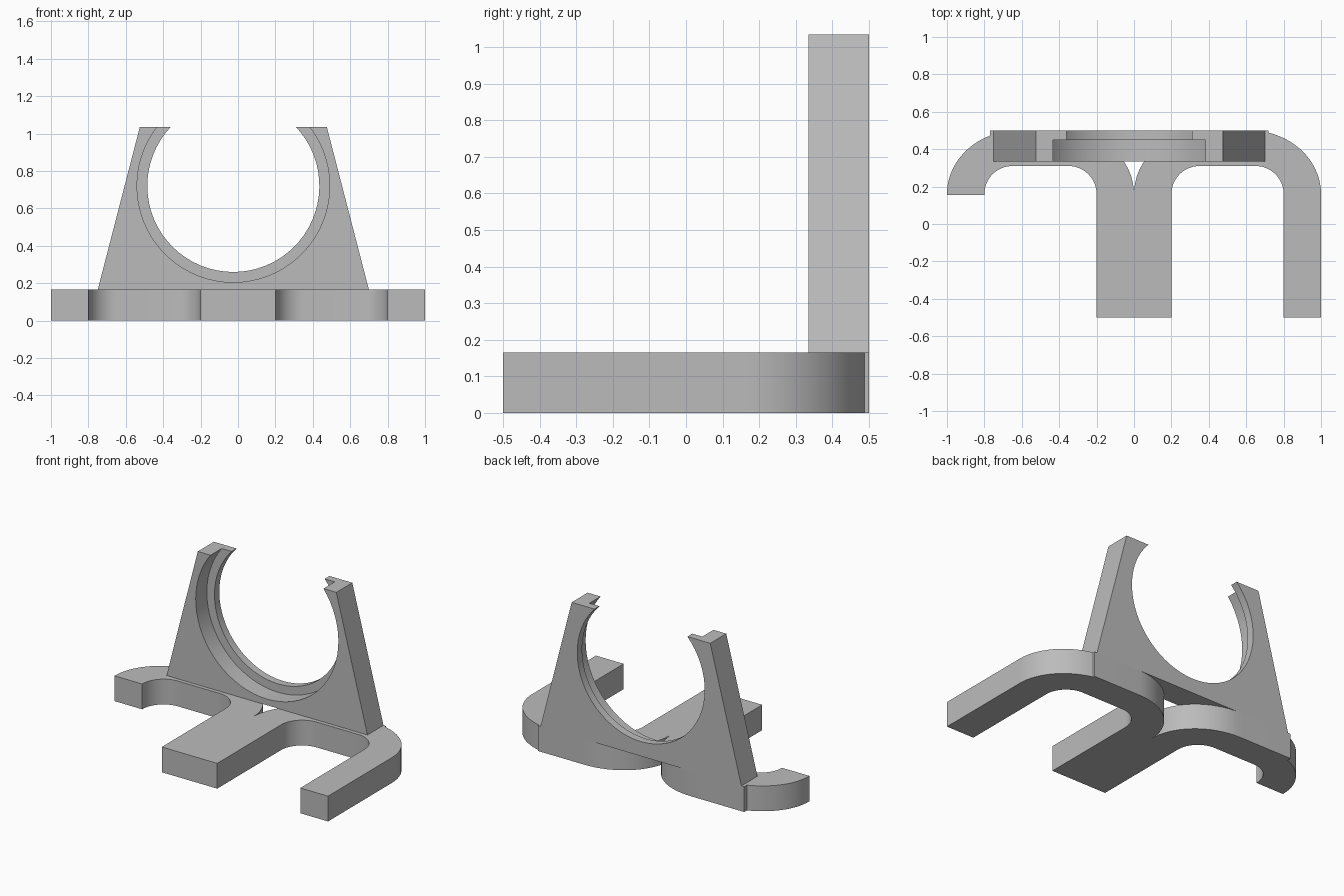
import bpy
import bmesh
from math import radians, degrees, sin, cos, asin, acos, pi

cube = bpy.data.objects.get("Cube")
if cube:
    bpy.data.objects.remove(cube, do_unlink=True)

GREY = (0.5, 0.5, 0.5, 1.0)
grey = bpy.data.materials.new("plain grey")
grey.use_nodes = True
grey.diffuse_color = GREY
grey.node_tree.nodes["Principled BSDF"].inputs["Base Color"].default_value = GREY


def arc(cx, cy, rx, ry, start, end, steps=16):
    """Points on an elliptical arc, angles in degrees."""
    angles = [radians(start + (end - start) * i / steps) for i in range(steps + 1)]
    return [(cx + rx * cos(a), cy + ry * sin(a)) for a in angles]


def prism(name, outline, to_3d, sweep):
    """Extrude a flat outline into a solid with smooth curved walls."""
    bm = bmesh.new()
    face = bm.faces.new([bm.verts.new(to_3d(u, v)) for u, v in outline])
    extruded = bmesh.ops.extrude_face_region(bm, geom=[face])
    moved = [g for g in extruded["geom"] if isinstance(g, bmesh.types.BMVert)]
    bmesh.ops.translate(bm, verts=moved, vec=sweep)
    bmesh.ops.remove_doubles(bm, verts=bm.verts, dist=1e-5)
    bmesh.ops.recalc_face_normals(bm, faces=bm.faces)
    mesh = bpy.data.meshes.new(name)
    bm.to_mesh(mesh)
    bm.free()
    mesh.materials.append(grey)
    obj = bpy.data.objects.new(name, mesh)
    bpy.context.collection.objects.link(obj)
    bpy.ops.object.select_all(action="DESELECT")
    obj.select_set(True)
    bpy.context.view_layer.objects.active = obj
    bpy.ops.object.shade_smooth_by_angle(angle=radians(30))
    return obj


# Base: two rounded hooks sharing a wide centre arm, left arm cut short
BASE_H, BACK, FRONT = 0.165, 0.5, -0.5
A, B = 0.38, 0.34            # outer corner radii
R, BEND = 0.15, 0.16         # inner corner radius, height where bends start
LEFT_END, RIGHT_END = -0.77, 0.72
right_stop = degrees(acos((RIGHT_END - 1 + A) / A))
left_start = degrees(acos((LEFT_END + 1 - A) / A))


def slot(x0, x1):
    return arc(x0 + R, BEND, R, R, 180, 90) + arc(x1 - R, BEND, R, R, 90, 0)


outline = [(-1, 0.155), (-0.8, 0.155)] + slot(-0.8, -0.2)
outline += [(-0.2, FRONT), (0.2, FRONT)] + slot(0.2, 0.8)
outline += [(0.8, FRONT), (1, FRONT)]
outline += arc(1 - A, BEND, A, B, 0, right_stop)
outline += [(RIGHT_END, BACK)]
outline += arc(A, BEND, A, B, 90, 180)
outline += arc(-A, BEND, A, B, 0, 90)[1:]
outline += [(LEFT_END, BACK)]
outline += arc(A - 1, BEND, A, B, left_start, 180)
prism("hook_base", outline, lambda x, y: (x, y, 0), (0, 0, BASE_H))

# Upright: tapered plate with a round cradle open at the top
TOP, CX, CZ = 1.035, -0.025, 0.72
SEAT_R, LIP_R = 0.515, 0.46
PLATE_Y, LIP_Y = 0.335, 0.45


def cradle(radius):
    rise = degrees(asin((TOP - CZ) / radius))
    return arc(CX, CZ, radius, radius, 180 - rise, 360 + rise, 48)


plate = [(CX - 0.5, TOP)] + cradle(SEAT_R)
plate += [(CX + 0.5, TOP), (CX + 0.725, BASE_H), (CX - 0.725, BASE_H)]
prism("cradle_plate", plate, lambda x, z: (x, PLATE_Y, z), (0, BACK - PLATE_Y, 0))

# Thin retaining lip at the back of the cradle
lip = cradle(SEAT_R) + cradle(LIP_R)[::-1]
prism("cradle_lip", lip, lambda x, z: (x, LIP_Y, z), (0, BACK - LIP_Y, 0))
